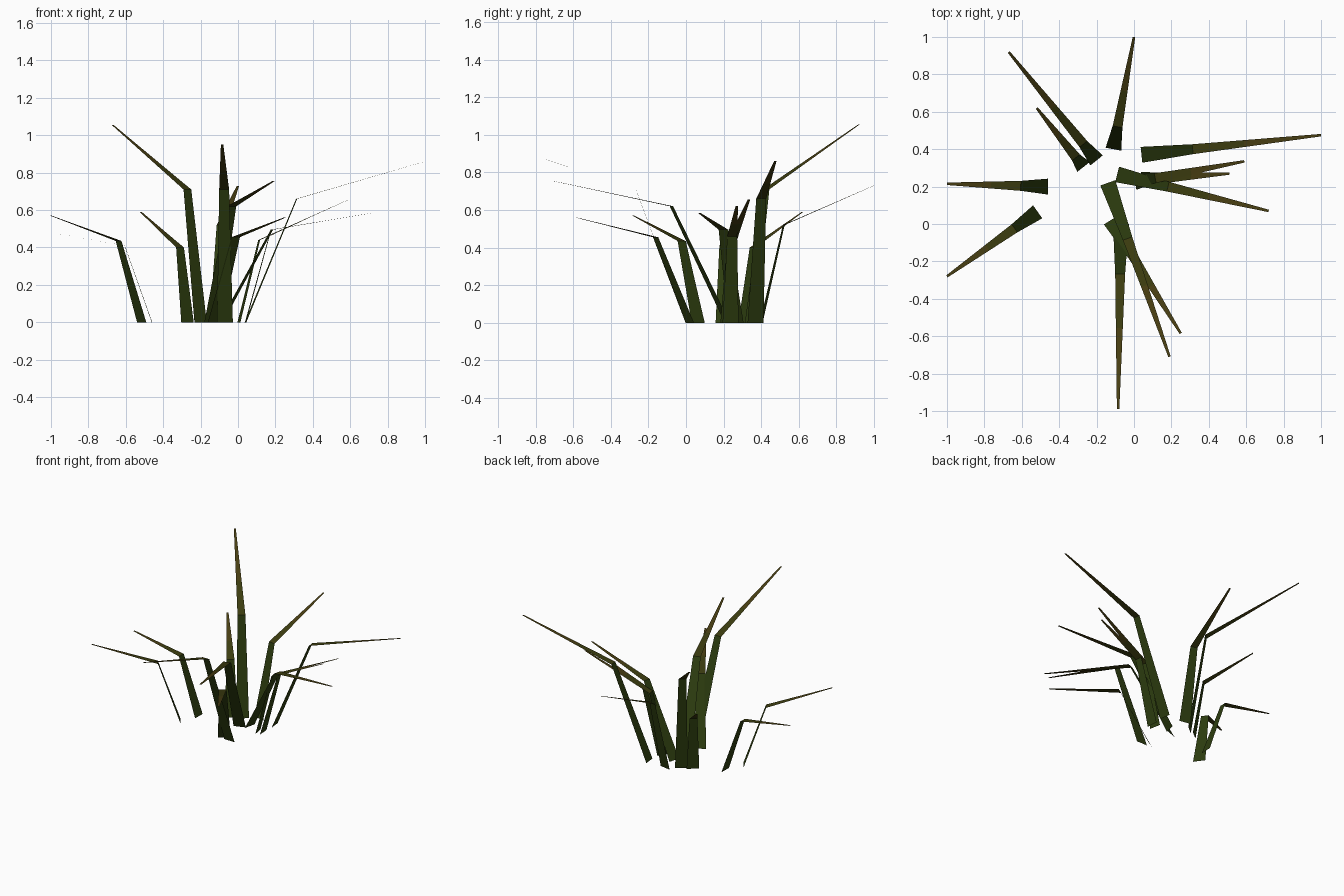
import bpy
from mathutils import Vector


def material(name, color):
    m = bpy.data.materials.new(name)
    m.diffuse_color = (*color, 1)
    return m


mats = [material("blade_green", (0.027, 0.048, 0.005)),
        material("blade_olive", (0.045, 0.046, 0.005)),
        material("blade_brown", (0.064, 0.048, 0.006))]

# each blade: root x, y / share of horizontal reach at the bend, bend height / tip x, y, z
blades = [
    (-0.11, 0.40, 0.20, 0.52, 0.00, 1.00, 0.73),
    (-0.20, 0.34, 0.15, 0.71, -0.67, 0.92, 1.055),
    (-0.27, 0.305, 0.16, 0.40, -0.52, 0.62, 0.59),
    (-0.46, 0.20, 0.27, 0.41, -1.00, 0.215, 0.48),
    (-0.515, 0.065, 0.255, 0.435, -1.00, -0.28, 0.57),
    (0.04, 0.37, 0.285, 0.66, 1.00, 0.475, 0.86),
    (0.005, 0.225, 0.185, 0.44, 0.59, 0.335, 0.655),
    (0.04, 0.237, 0.27, 0.46, 0.51, 0.27, 0.62),
    (-0.09, 0.265, 0.335, 0.495, 0.72, 0.07, 0.585),
    (-0.14, 0.22, 0.32, 0.62, 0.19, -0.71, 0.755),
    (-0.125, 0.02, 0.30, 0.455, 0.25, -0.585, 0.56),
    (-0.07, 0.00, 0.27, 0.71, -0.085, -0.99, 0.95),
]


def make_blade(i, rx, ry, share, bend_z, tx, ty, tz):
    root, tip = Vector((rx, ry, 0)), Vector((tx, ty, tz))
    flat = Vector((tx - rx, ty - ry, 0))
    side = Vector((-flat.y, flat.x, 0)).normalized()
    bend = root + flat * share + Vector((0, 0, bend_z))
    # flat strip: wide root, bend, narrowing to a nearly pointed tip
    stations = [(root, 0.085), (bend, 0.053), (bend.lerp(tip, 0.4), 0.037), (tip, 0.013)]
    verts = []
    for p, w in stations:
        verts += [p - side * w / 2, p + side * w / 2]
    # upper surface faces upwards
    faces = [(2 * k + 1, 2 * k, 2 * k + 2, 2 * k + 3) for k in range(3)]
    mesh = bpy.data.meshes.new(f"grass_blade_{i}")
    mesh.from_pydata(verts, [], faces)
    for m in mats:
        mesh.materials.append(m)
    for k, poly in enumerate(mesh.polygons):
        poly.material_index = k
    if mesh.polygons[2].normal.z < 0:
        mesh.flip_normals()
    bpy.context.collection.objects.link(bpy.data.objects.new(f"grass_blade_{i}", mesh))


for i, b in enumerate(blades, 1):
    make_blade(i, *b)
